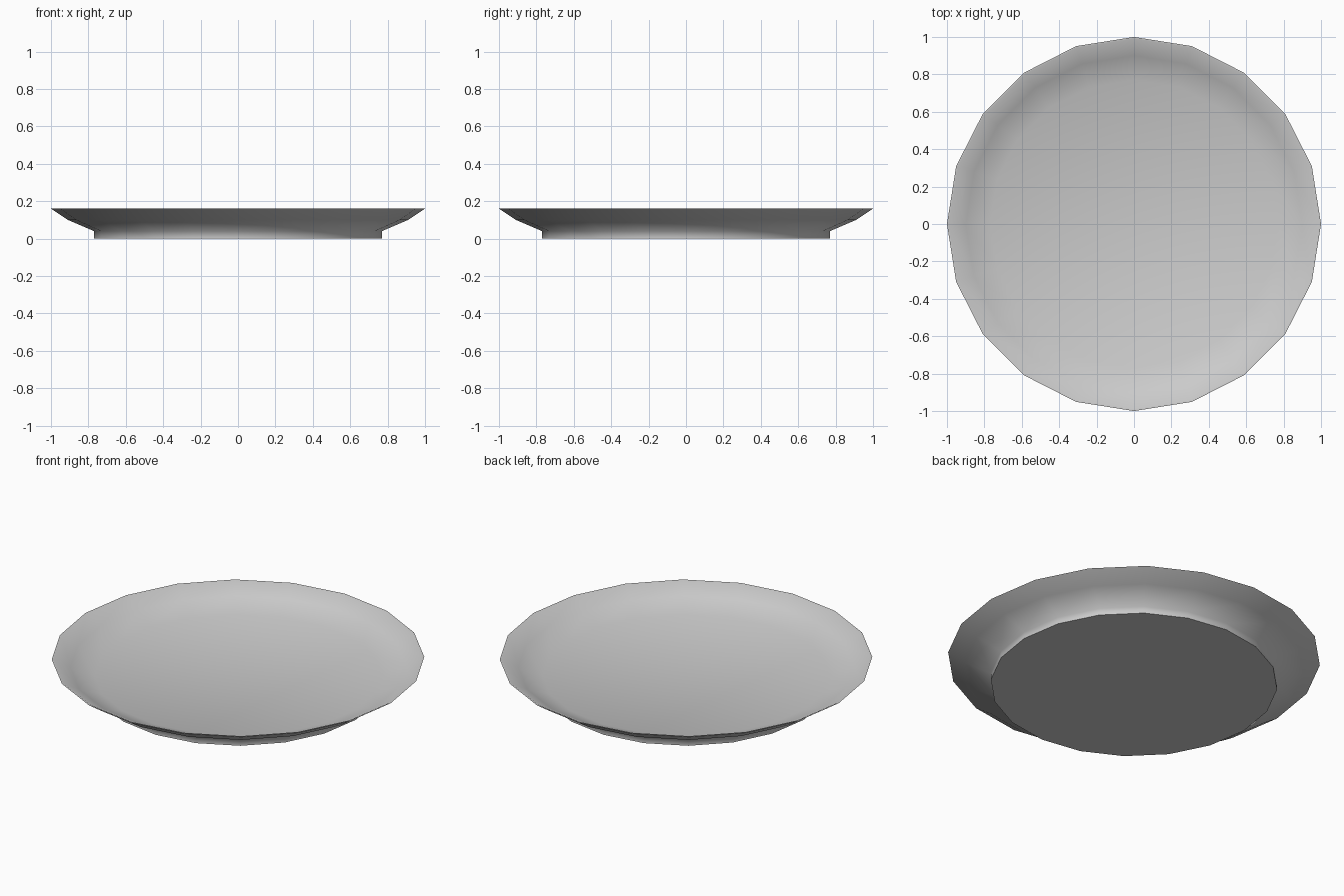
import bpy, bmesh, math

if "Cube" in bpy.data.objects:
    bpy.data.objects.remove(bpy.data.objects["Cube"])

SIDES = 20

# Closed plate profile (radius, height): foot, outer slope, rim, inner slope, floor
PROFILE = [(0.77, 0.0), (0.77, 0.04), (0.91, 0.10), (1.0, 0.16),
           (0.99, 0.16), (0.90, 0.11), (0.77, 0.06)]

bm = bmesh.new()


def ring(r, z):
    return [bm.verts.new((r * math.cos(math.tau * i / SIDES),
                          r * math.sin(math.tau * i / SIDES), z)) for i in range(SIDES)]


rings = [ring(r, z) for r, z in PROFILE]

# Walls between neighbouring rings
for a, b in zip(rings, rings[1:]):
    for i in range(SIDES):
        j = (i + 1) % SIDES
        bm.faces.new((a[i], a[j], b[j], b[i]))

# Underside and eating surface
bm.faces.new(rings[0][::-1])
bm.faces.new(rings[-1])
bmesh.ops.recalc_face_normals(bm, faces=bm.faces)

mesh = bpy.data.meshes.new("plate")
bm.to_mesh(mesh)
bm.free()
plate = bpy.data.objects.new("plate", mesh)
bpy.context.collection.objects.link(plate)

# Smooth curve, sharp rim and foot edge
bpy.context.view_layer.objects.active = plate
plate.select_set(True)
bpy.ops.object.shade_smooth_by_angle(angle=math.radians(75))
